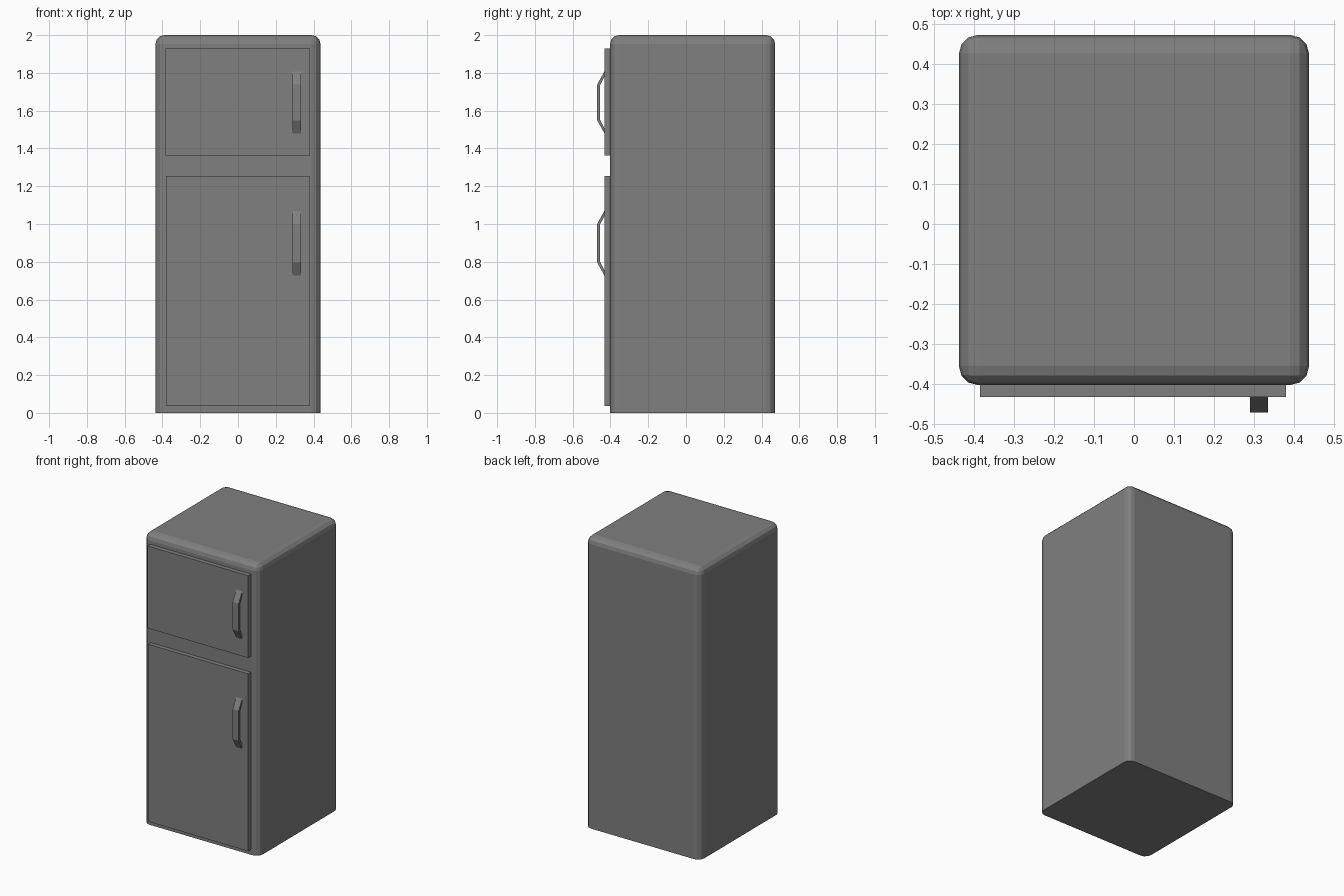
import bpy, bmesh

if "Cube" in bpy.data.objects:
    bpy.data.objects.remove(bpy.data.objects["Cube"])

grey = bpy.data.materials.new("appliance_grey")
grey.diffuse_color = (0.214, 0.214, 0.214, 1)
grey.use_nodes = True
grey.node_tree.nodes["Principled BSDF"].inputs["Base Color"].default_value = grey.diffuse_color


def finish(name, bm):
    bmesh.ops.recalc_face_normals(bm, faces=bm.faces)
    mesh = bpy.data.meshes.new(name)
    bm.to_mesh(mesh)
    bm.free()
    mesh.materials.append(grey)
    obj = bpy.data.objects.new(name, mesh)
    bpy.context.collection.objects.link(obj)
    return obj


def box_mesh(lo, hi):
    bm = bmesh.new()
    bmesh.ops.create_cube(bm, size=1)
    for v in bm.verts:
        v.co = [lo[i] if v.co[i] < 0 else hi[i] for i in range(3)]
    return bm


def handle(name, x0, x1, outer, inner):
    # side profile (y, z) extruded across x
    bm = bmesh.new()
    face = bm.faces.new([bm.verts.new((x0, y, z)) for y, z in outer + inner[::-1]])
    new = bmesh.ops.extrude_face_region(bm, geom=[face])["geom"]
    bmesh.ops.translate(bm, vec=(x1 - x0, 0, 0),
                        verts=[g for g in new if isinstance(g, bmesh.types.BMVert)])
    return finish(name, bm)


# Cabinet: every edge rounded except those around the base
bm = box_mesh((-0.437, -0.402, 0), (0.437, 0.472, 2))
edges = [e for e in bm.edges if max(v.co.z for v in e.verts) > 1]
bmesh.ops.bevel(bm, geom=edges, offset=0.047, segments=3, profile=0.5, affect='EDGES')
finish("cabinet", bm)

# Doors, each with an arched bar handle
FRONT, GRIP, T = -0.432, -0.47, 0.015
for name, x0, z0, z1, h0, h1 in (
        ("freezer_door", -0.385, 1.363, 1.928, 1.48, 1.808),
        ("fridge_door", -0.381, 0.036, 1.254, 0.727, 1.07)):
    finish(name, box_mesh((x0, FRONT, z0), (0.38, -0.40, z1)))
    slope = 0.069
    outer = [(FRONT, h0), (GRIP, h0 + slope), (GRIP, h1 - slope), (FRONT, h1)]
    inner = [(FRONT, h0 + 0.028), (GRIP + T, h0 + slope + 0.004),
             (GRIP + T, h1 - slope - 0.004), (FRONT, h1 - 0.028)]
    handle(name.replace("door", "handle"), 0.289, 0.334, outer, inner)
